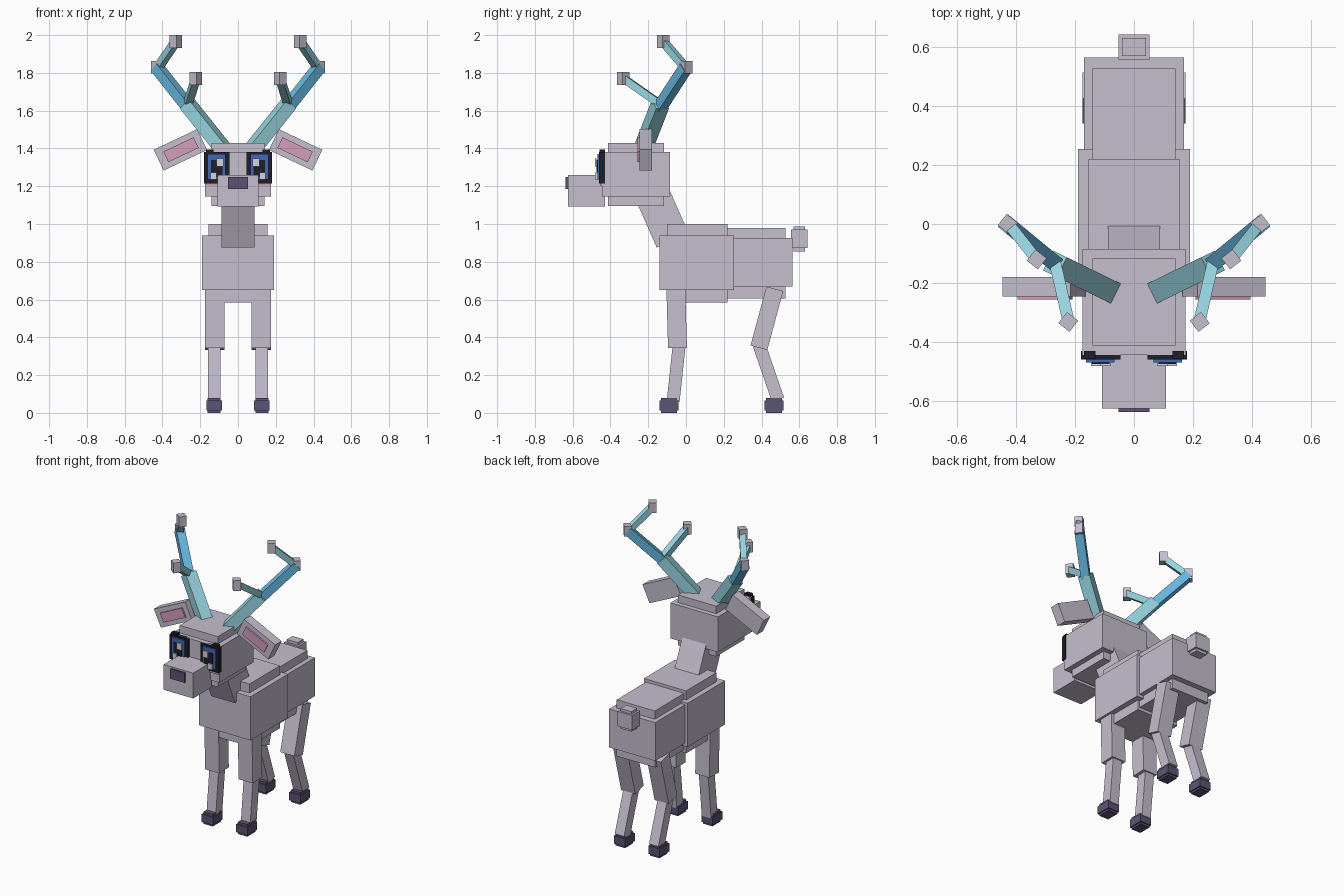
import bpy, bmesh
from mathutils import Vector, Matrix

if "Cube" in bpy.data.objects:
    bpy.data.objects.remove(bpy.data.objects["Cube"])


def material(name, r, g, b):
    lin = [((c / 255 + 0.055) / 1.055) ** 2.4 for c in (r, g, b)]
    m = bpy.data.materials.new(name)
    m.diffuse_color = (*lin, 1)
    m.use_nodes = True
    m.node_tree.nodes["Principled BSDF"].inputs["Base Color"].default_value = m.diffuse_color
    return m


FUR = material("grey_fur", 197, 191, 206)
HOOF = material("dark_purple", 92, 84, 116)
PINK = material("pink", 212, 158, 184)
BLACK = material("black", 30, 30, 40)
BLUE = material("eye_blue", 66, 104, 184)
SHINE = material("eye_shine", 214, 212, 224)
TEAL = material("pale_teal", 152, 212, 224)
SKY = material("sky_blue", 104, 182, 222)


def make(name, matrix, mat):
    bm = bmesh.new()
    bmesh.ops.create_cube(bm, size=1, matrix=matrix)
    me = bpy.data.meshes.new(name)
    bm.to_mesh(me)
    bm.free()
    me.materials.append(mat)
    ob = bpy.data.objects.new(name, me)
    bpy.context.collection.objects.link(ob)
    return ob


def box(name, x, y, z, mat=FUR, turn=0):
    """Box from (min, max) ranges, optionally turned about z."""
    size = [abs(r[1] - r[0]) for r in (x, y, z)]
    mid = Vector([(r[0] + r[1]) / 2 for r in (x, y, z)])
    make(name, Matrix.Translation(mid) @ Matrix.Rotation(turn, 4, 'Z')
         @ Matrix.Diagonal((*size, 1)), mat)


def bar(name, p0, p1, w, d, mat=FUR, ref=None):
    """Box along p0-p1; w is measured along ref, d across it."""
    p0, p1 = Vector(p0), Vector(p1)
    az = (p1 - p0).normalized()
    ax = Vector(ref) if ref else Vector((0, 0, 1)).cross(az).normalized()
    ay = az.cross(ax)
    rot = Matrix((ax, ay, az)).transposed().to_4x4()
    make(name, Matrix.Translation((p0 + p1) / 2) @ rot
         @ Matrix.Diagonal((w, d, (p1 - p0).length, 1)), mat)


def sym(w):
    return (-w, w)


X = (1, 0, 0)
Y = (0, 1, 0)

# Body: two blocks, each with a narrower, taller core
box("chest", sym(.19), (-.14, .255), (.65, .94))
box("chest_core", sym(.155), (-.10, .22), (.585, 1.0))
box("rump", sym(.17), (.25, .565), (.67, .925))
box("rump_core", sym(.14), (.215, .527), (.605, .98))
box("tail", sym(.053), (.557, .642), (.872, .97))
box("tail_core", sym(.04), (.57, .63), (.855, .988))

# Neck and head
bar("neck", (0, -.07, .913), (0, -.225, 1.262), .176, .185, FUR, X)
box("head", sym(.175), (-.445, -.085), (1.145, 1.38))
box("head_core", sym(.14), (-.412, -.117), (1.095, 1.43))
box("muzzle", sym(.108), (-.625, -.43), (1.092, 1.26))
box("nose", sym(.053), (-.637, -.62), (1.185, 1.25), HOOF)

for s, side in ((-1, "left"), (1, "right")):
    def rng(a, b):
        return (s * a, s * b)

    def pt(x, y, z):
        return (s * x, y, z)

    # Eye, built up from stacked plates
    box(side + "_eye_rim", rng(.045, .18), (-.46, -.43), (1.215, 1.38), BLACK)
    box(side + "_eye_lash", rng(.13, .17), (-.458, -.43), (1.375, 1.395), BLACK)
    box(side + "_lower_lid", rng(.105, .172), (-.452, -.44), (1.2, 1.217), PINK)
    box(side + "_iris", rng(.066, .162), (-.469, -.459), (1.235, 1.37), BLUE)
    box(side + "_pupil", rng(.083, .143), (-.474, -.468), (1.25, 1.34), BLACK)
    box(side + "_big_shine", rng(.078, .115), (-.482, -.473), (1.305, 1.347), SHINE)
    box(side + "_small_shine", rng(.115, .145), (-.482, -.468), (1.235, 1.272), SHINE)

    # Ear with pink inside
    bar(side + "_ear", pt(.19, -.213, 1.447), pt(.42, -.213, 1.338), .066, .122, FUR, Y)
    bar(side + "_inner_ear", pt(.222, -.249, 1.431), pt(.382, -.249, 1.355),
        .014, .062, PINK, Y)

    # Antler: two thick segments, two prongs, cube tips
    bar(side + "_antler_base", pt(.08, -.227, 1.40), pt(.268, -.135, 1.635), .075, .07, TEAL)
    bar(side + "_antler_beam", pt(.26, -.14, 1.615), pt(.43, 0, 1.83), .054, .054, SKY)
    bar(side + "_upper_prong", pt(.425, 0, 1.825), pt(.33, -.12, 1.965), .038, .038, TEAL)
    bar(side + "_front_prong", pt(.268, -.13, 1.63), pt(.222, -.33, 1.77), .04, .04, TEAL)
    for tip, (x, y, z) in (("beam", (.428, 0, 1.83)), ("upper", (.33, -.12, 1.966)),
                           ("front", (.223, -.332, 1.77))):
        box(side + "_" + tip + "_tip", (s * x - .024, s * x + .024),
            (y - .024, y + .024), (z - .034, z + .034), FUR, .785 - s * .12)

    # Legs: upper, lower, hoof
    bar(side + "_front_thigh", pt(.123, -.045, .345), pt(.123, -.055, .70), .104, .1, FUR, X)
    bar(side + "_front_shin", pt(.126, -.068, .06), pt(.126, -.036, .36), .068, .068, FUR, X)
    bar(side + "_rear_thigh", pt(.123, .386, .345), pt(.123, .47, .657), .104, .092, FUR, X)
    bar(side + "_rear_shin", pt(.126, .487, .07), pt(.126, .387, .36), .068, .068, FUR, X)
    for leg, y in (("front", -.09), ("rear", .466)):
        box(side + "_" + leg + "_hoof", rng(.085, .168), (y - .051, y + .051),
            (.013, .066), HOOF)
        box(side + "_" + leg + "_hoof_core", rng(.092, .161), (y - .043, y + .043),
            (0, .08), HOOF)
